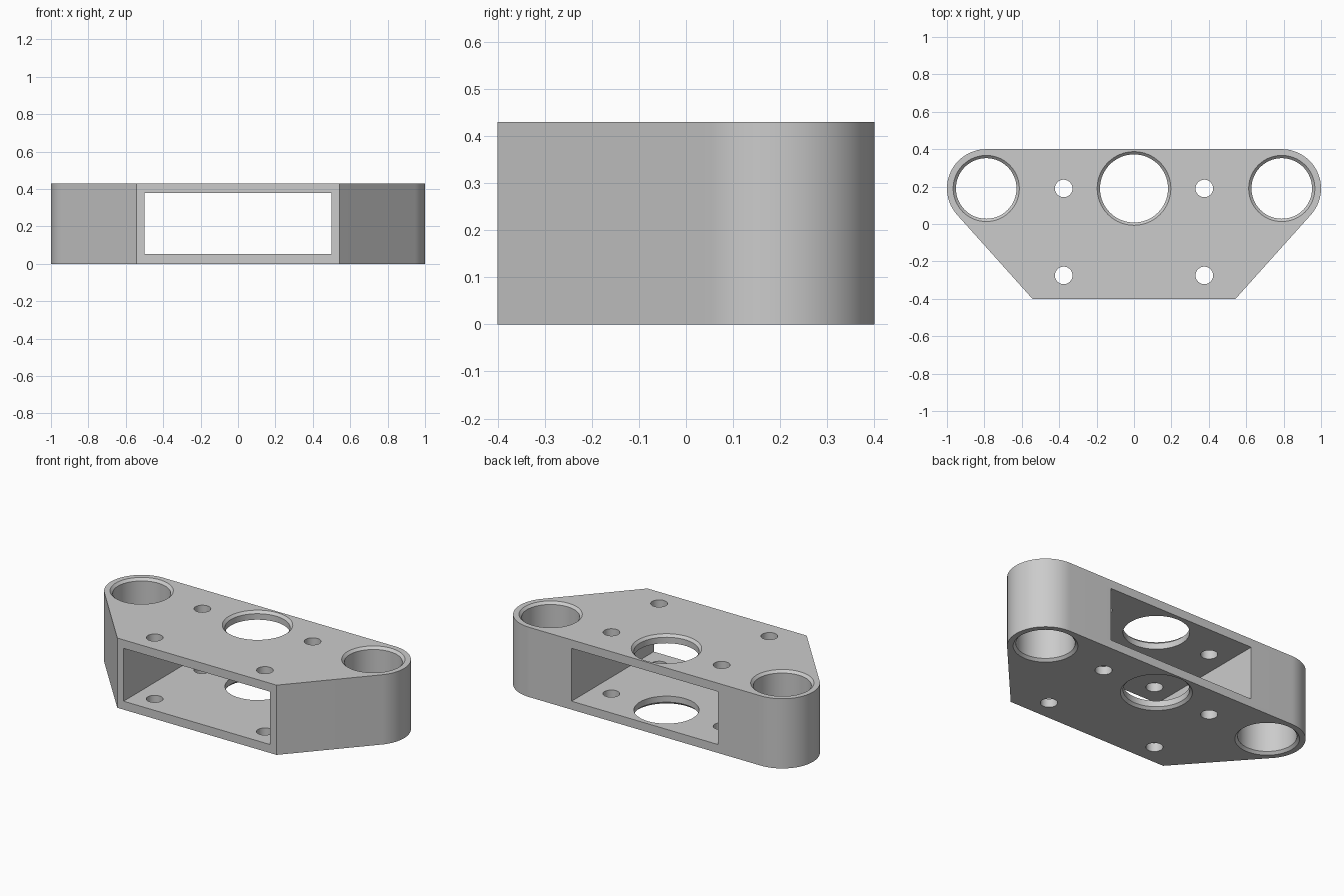
import bpy, bmesh
from math import sin, cos, pi, atan2, acos, hypot, radians

if "Cube" in bpy.data.objects:
    bpy.data.objects.remove(bpy.data.objects["Cube"])

H = 0.43            # overall height
HOLE_Y = 0.19       # line of the main bores
END_X, END_R = 0.79, 0.21
CORNER = (0.543, -0.4)


def make_object(name, bm):
    bmesh.ops.recalc_face_normals(bm, faces=bm.faces)
    me = bpy.data.meshes.new(name)
    bm.to_mesh(me)
    bm.free()
    ob = bpy.data.objects.new(name, me)
    bpy.context.collection.objects.link(ob)
    return ob


def stack(name, rings):
    """Closed solid from equal-length rings of points."""
    bm = bmesh.new()
    loops = [[bm.verts.new(p) for p in ring] for ring in rings]
    n = len(loops[0])
    for a, b in zip(loops, loops[1:]):
        for i in range(n):
            j = (i + 1) % n
            bm.faces.new((a[i], a[j], b[j], b[i]))
    bm.faces.new(loops[0])
    bm.faces.new(loops[-1])
    return make_object(name, bm)


def bore(name, x, y, r, chamfer=0.0, n=64):
    """Round cutter, flared at both plate surfaces when chamfered."""
    e = 0.01
    prof = [(r, -e), (r, H + e)]
    if chamfer:
        c = chamfer
        prof = [(r + c + e, -e), (r, c), (r, H - c), (r + c + e, H + e)]
    return stack(name, [[(x + q * cos(2 * pi * i / n), y + q * sin(2 * pi * i / n), z)
                         for i in range(n)] for q, z in prof])


# Body outline: rounded ends tangent to slanted sides
dx, dy = CORNER[0] - END_X, CORNER[1] - HOLE_Y
start = atan2(dy, dx) + acos(END_R / hypot(dx, dy))
N = 32
right = [CORNER] + [(END_X + END_R * cos(t), HOLE_Y + END_R * sin(t))
                    for t in (start + (pi / 2 - start) * i / N for i in range(N + 1))]
outline = right + [(-x, y) for x, y in reversed(right)]
body = stack("clamp_body", [[(x, y, z) for x, y in outline] for z in (0, H)])

# Rectangular window running front to back
cutters = [stack("window_cutter", [[(x, y, z) for x, y in
           ((-0.5, -0.6), (0.5, -0.6), (0.5, 0.6), (-0.5, 0.6))] for z in (0.052, 0.378)])]

# Centre bore, end bores and four bolt holes
cutters.append(bore("centre_bore_cutter", 0, HOLE_Y, 0.182, 0.015))
for s in (-1, 1):
    cutters.append(bore("end_bore_cutter", s * END_X, HOLE_Y, 0.162, 0.015))
    for y in (HOLE_Y, -0.275):
        cutters.append(bore("bolt_hole_cutter", s * 0.376, y, 0.047, n=40))

# Cut everything, then remove the cutters
bpy.context.view_layer.objects.active = body
body.select_set(True)
for c in cutters:
    m = body.modifiers.new("cut", 'BOOLEAN')
    m.operation, m.solver, m.object = 'DIFFERENCE', 'EXACT', c
    c.hide_render = True
    bpy.ops.object.modifier_apply(modifier=m.name)
for c in cutters:
    bpy.data.objects.remove(c)

bpy.ops.object.shade_smooth_by_angle(angle=radians(30))
